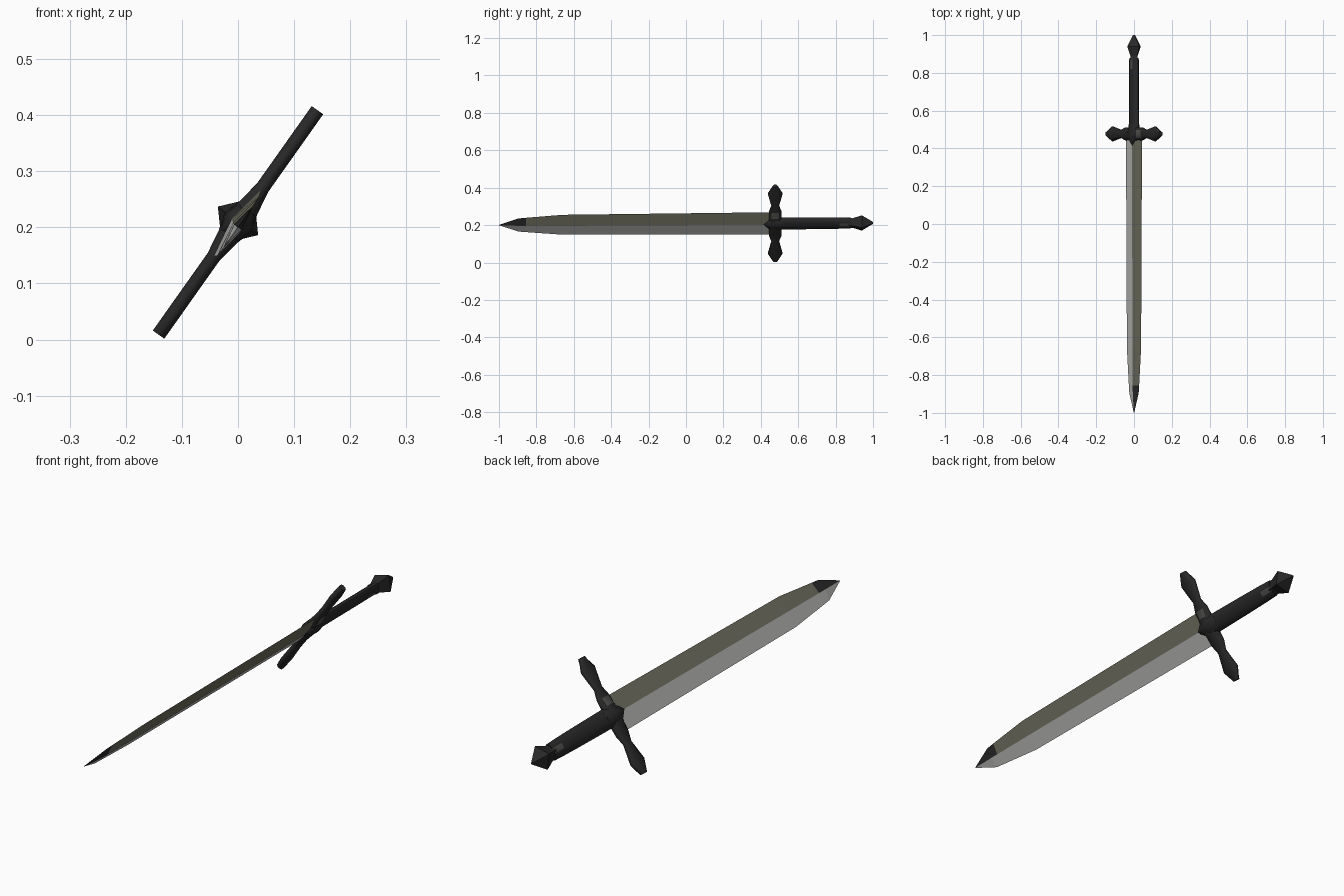
import bpy, bmesh, math
from mathutils import Vector

if "Cube" in bpy.data.objects:
    bpy.data.objects.remove(bpy.data.objects["Cube"])

ROLL = math.radians(54.7)
U = Vector((math.cos(ROLL), 0, math.sin(ROLL)))    # across the blade width
V = Vector((-math.sin(ROLL), 0, math.cos(ROLL)))   # through the blade thickness


def place(u, y, v):
    """Sword coordinates to world, with the slight rise from tip to pommel."""
    return U * u + V * v + Vector((0, y, 0.2 + 0.006 * (y + 1)))


def material(name, rgb):
    m = bpy.data.materials.new(name)
    m.diffuse_color = (*rgb, 1)
    m.use_nodes = True
    m.node_tree.nodes["Principled BSDF"].inputs["Base Color"].default_value = m.diffuse_color
    return m


steel = material("light_steel", (0.53, 0.53, 0.52))
olive = material("olive_steel", (0.150, 0.148, 0.110))
dark = material("dark_iron", (0.021, 0.021, 0.021))
worn = material("worn_iron", (0.075, 0.075, 0.070))


def loft(name, rings, mats, rule=None, smooth=None):
    """Skin a list of equal rings of (u, y, v) points and cap the ends."""
    bm = bmesh.new()
    vs = [[bm.verts.new(place(*p)) for p in r] for r in rings]
    n = len(rings[0])
    for i in range(len(rings) - 1):
        for k in range(n):
            j = (k + 1) % n
            f = bm.faces.new((vs[i][k], vs[i][j], vs[i + 1][j], vs[i + 1][k]))
            if rule:
                f.material_index = rule(i, k)
    for end in (vs[0], vs[-1]):
        bm.faces.new(end)
    bmesh.ops.remove_doubles(bm, verts=bm.verts, dist=1e-5)
    bmesh.ops.recalc_face_normals(bm, faces=bm.faces)
    me = bpy.data.meshes.new(name)
    bm.to_mesh(me)
    bm.free()
    ob = bpy.data.objects.new(name, me)
    bpy.context.collection.objects.link(ob)
    for m in mats:
        me.materials.append(m)
    if smooth:
        bpy.ops.object.select_all(action='DESELECT')
        ob.select_set(True)
        bpy.context.view_layer.objects.active = ob
        bpy.ops.object.shade_smooth_by_angle(angle=math.radians(smooth))
    return ob


def ring(y, a, b, n):
    """Ellipse across the sword axis."""
    return [(a * math.cos(2 * math.pi * k / n), y, b * math.sin(2 * math.pi * k / n))
            for k in range(n)]


# Blade: diamond section, one half olive with a dark tip, one half light
blade = [(-1.0, 0.001, 0.001), (-0.895, 0.043, 0.008), (-0.855, 0.047, 0.0085),
         (-0.66, 0.065, 0.0105), (0.46, 0.0735, 0.0125)]
loft("blade", [ring(y, w, t, 4) for y, w, t in blade], [steel, olive, dark],
     rule=lambda i, k: 0 if k in (1, 2) else (2 if i < 2 else 1))

# Guard: lobed arms running across the sword, worn on one side next to the hub
half = [(0.245, 0.012, 0.0125), (0.195, 0.039, 0.0125), (0.115, 0.020, 0.0125),
        (0.076, 0.034, 0.0125), (0.042, 0.033, 0.018)]
arms = [(-u, h, t) for u, h, t in half] + [(0, 0.038, 0.025)] + half[::-1]
corners = [(1, .4), (.6, 1), (-.6, 1), (-1, .4), (-1, -.4), (-.6, -1), (.6, -1), (1, -.4)]
loft("crossguard", [[(u, 0.477 + h * a, t * b) for a, b in corners] for u, h, t in arms],
     [dark, worn], rule=lambda i, k: 1 if i == 6 and k in (1, 5) else 0, smooth=60)

# Hub: pointed collar lapping over the root of the blade
hub = [(0.415, 0.006, 0.013), (0.45, 0.036, 0.026), (0.49, 0.042, 0.029), (0.53, 0.038, 0.020)]
loft("guard_hub", [ring(y, a, b, 8) for y, a, b in hub], [dark], smooth=60)

# Grip: slightly tapered flattened cylinder, worn on both broad sides near the pommel
grip = [(0.5, 0.040, 0.019), (0.7, 0.038, 0.019), (0.82, 0.036, 0.019), (0.88, 0.034, 0.019)]
loft("grip", [ring(y, a, b, 10) for y, a, b in grip], [dark, worn],
     rule=lambda i, k: 1 if i == 2 and k in (2, 7) else 0, smooth=60)

# Pommel: four-sided pointed knob with a narrow neck
pommel = [(0.87, 0.033, 0.024), (0.89, 0.031, 0.024), (0.94, 0.050, 0.044), (1.0, 0.006, 0.006)]
loft("pommel", [ring(y, a, b, 4) for y, a, b in pommel], [dark])
